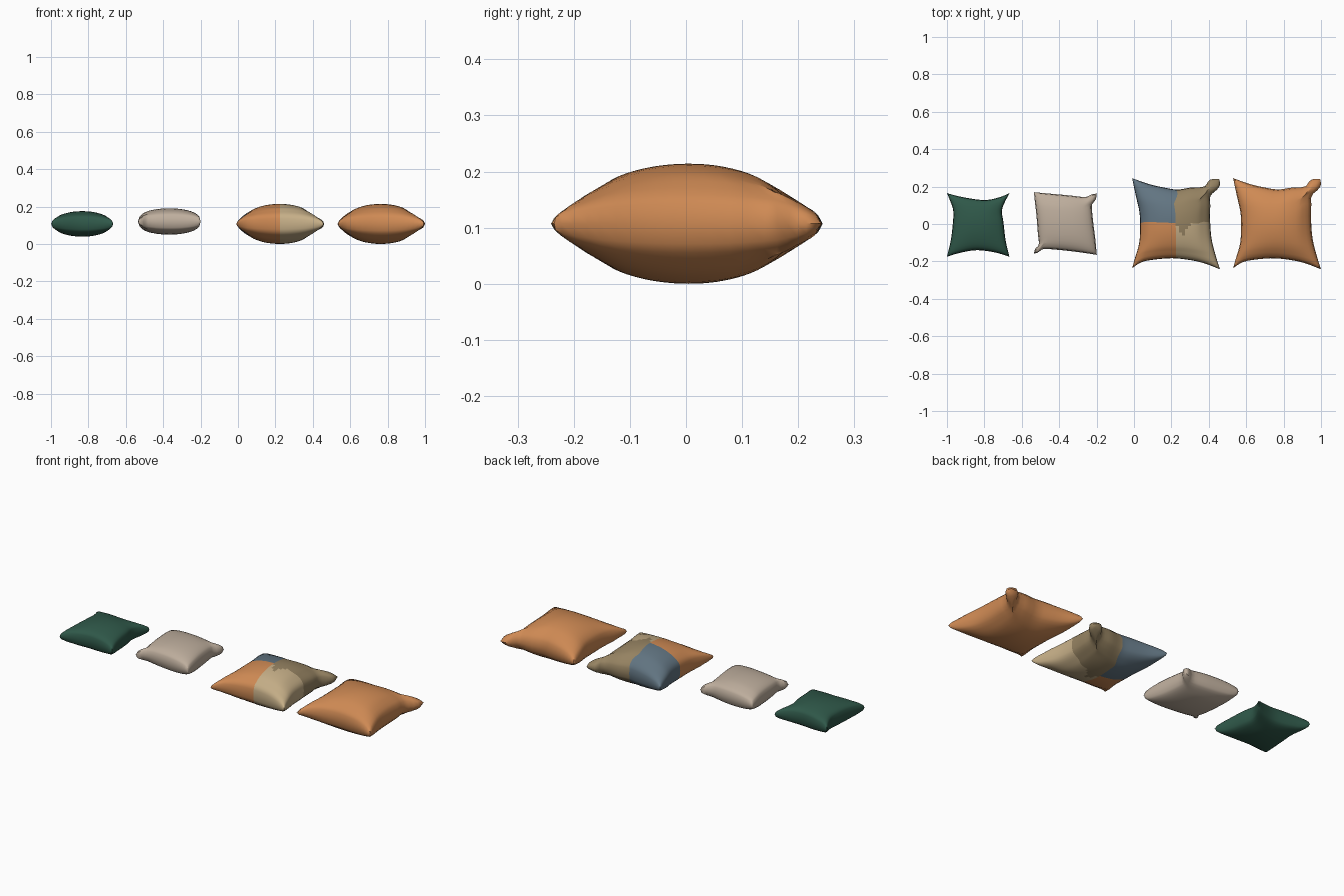
import bpy, bmesh, math
from mathutils import Vector

if "Cube" in bpy.data.objects:
    bpy.data.objects.remove(bpy.data.objects["Cube"])


def material(name, srgb):
    lin = [((c / 255 + 0.055) / 1.055) ** 2.4 for c in srgb]
    m = bpy.data.materials.new(name)
    m.diffuse_color = (*lin, 1)
    m.use_nodes = True
    m.node_tree.nodes["Principled BSDF"].inputs["Base Color"].default_value = m.diffuse_color
    return m


ORANGE = material("burnt_orange", (207, 138, 84))
LIGHT_TAN = material("light_tan", (197, 174, 135))
DARK_TAN = material("dark_tan", (150, 131, 98))
BLUE = material("slate_blue", (98, 117, 130))
GREEN = material("forest_green", (47, 88, 73))
CREAM = material("warm_cream", (190, 174, 157))


def edge_curve(points):
    """Smooth curve through seam points, by chord length from 0 to 1."""
    p = [Vector(q) for q in points]
    d = [0]
    for a, b in zip(p, p[1:]):
        d.append(d[-1] + (b - a).length)

    def at(t):
        s = t * d[-1]
        i = max(k for k in range(len(p) - 1) if d[k] <= s + 1e-9)
        f = (s - d[i]) / (d[i + 1] - d[i])
        a, b = p[max(i - 1, 0)], p[min(i + 2, len(p) - 1)]
        m0, m1 = (p[i + 1] - a) / 2, (b - p[i]) / 2
        return ((2*f**3 - 3*f**2 + 1) * p[i] + (f**3 - 2*f**2 + f) * m0
                + (3*f**2 - 2*f**3) * p[i + 1] + (f**3 - f**2) * m1)
    return at


def cushion(name, cx, seam_z, height, power, sides, mats, rule=None, n=20):
    """Stuffed cushion: seam outline filled as a patch, puffed up and down."""
    bot, right, top, left = [edge_curve(s) for s in sides]
    c00, c10, c01, c11 = bot(0), bot(1), top(0), top(1)
    # rows crowd toward the seam
    ts = [0.5 - 0.5 * math.sin(math.pi / 2 * (1 - 2 * i / n)) * 0.6
          - 0.2 * (1 - 2 * i / n) for i in range(n + 1)]
    bm = bmesh.new()
    grid = {}
    for i, u in enumerate(ts):
        for j, v in enumerate(ts):
            p = ((1 - v) * bot(u) + v * top(u) + (1 - u) * left(v) + u * right(v)
                 - (1-u)*(1-v)*c00 - u*(1-v)*c10 - (1-u)*v*c01 - u*v*c11)
            puff = max(0, 16 * u * (1 - u) * v * (1 - v))
            h = height * puff ** power
            rim = i in (0, n) or j in (0, n)
            for s in (1, -1):
                if rim and s < 0:
                    grid[i, j, s] = grid[i, j, 1]
                else:
                    z = seam_z + (0 if rim else s * h)
                    grid[i, j, s] = bm.verts.new((cx + p.x, p.y, z))
    for s in (1, -1):
        for i in range(n):
            for j in range(n):
                q = [grid[i, j, s], grid[i+1, j, s], grid[i+1, j+1, s], grid[i, j+1, s]]
                f = bm.faces.new(q if s > 0 else q[::-1])
                if rule:
                    f.material_index = rule((i + 0.5) / n - 0.5, (j + 0.5) / n - 0.5)
    me = bpy.data.meshes.new(name)
    bm.to_mesh(me)
    bm.free()
    ob = bpy.data.objects.new(name, me)
    bpy.context.collection.objects.link(ob)
    for m in mats:
        me.materials.append(m)
    bpy.context.view_layer.objects.active = ob
    ob.select_set(True)
    bpy.ops.object.shade_smooth_by_angle(angle=math.radians(50))
    ob.select_set(False)


# Seam outlines: bottom, right, top, left
large = [
    [(-.235, -.237), (-.2, -.212), (-.15, -.195), (-.03, -.183), (.07, -.192), (.15, -.21), (.235, -.242)],
    [(.235, -.242), (.215, -.18), (.19, -.08), (.182, .02), (.183, .1), (.184, .15), (.22, .185), (.235, .21), (.23, .242)],
    [(-.235, .245), (-.14, .212), (-.05, .192), (.01, .184), (.08, .195), (.15, .2), (.18, .236), (.23, .242)],
    [(-.235, -.237), (-.222, -.19), (-.197, -.1), (-.192, 0), (-.197, .07), (-.215, .15), (-.235, .245)],
]
green = [
    [(-.167, -.175), (-.1, -.155), (-.01, -.14), (.09, -.152), (.167, -.175)],
    [(.167, -.175), (.147, -.09), (.135, .01), (.128, .08), (.167, .165)],
    [(-.167, .165), (-.09, .145), (.03, .128), (.11, .142), (.167, .165)],
    [(-.167, -.175), (-.147, -.09), (-.135, .01), (-.135, .08), (-.167, .165)],
]
cream = [
    [(-.168, -.158), (-.145, -.152), (-.125, -.136), (-.09, -.134), (0, -.142), (.09, -.153), (.168, -.165)],
    [(.168, -.165), (.16, -.08), (.15, 0), (.142, .08), (.143, .105), (.162, .13), (.168, .162)],
    [(-.168, .17), (-.08, .162), (.02, .153), (.1, .144), (.125, .15), (.145, .16), (.168, .162)],
    [(-.168, -.158), (-.16, -.13), (-.142, -.11), (-.147, -.05), (-.155, .05), (-.163, .12), (-.168, .17)],
]


def patches(u, v):
    """Four quarters; the back right one dips forward near the middle."""
    if u < 0:
        return 0 if v < 0 else 1
    dip = -0.14 * max(0, 1 - abs(u - 0.07) / 0.08)
    return 3 if v > dip else 2


cushion("green_cushion", -.833, .107, .068, .36, green, [GREEN])
cushion("cream_cushion", -.367, .12, .07, .32, cream, [CREAM])
cushion("patchwork_cushion", .225, .107, .107, .46, large,
        [ORANGE, BLUE, LIGHT_TAN, DARK_TAN], patches, 32)
cushion("orange_cushion", .765, .107, .107, .46, large, [ORANGE])
